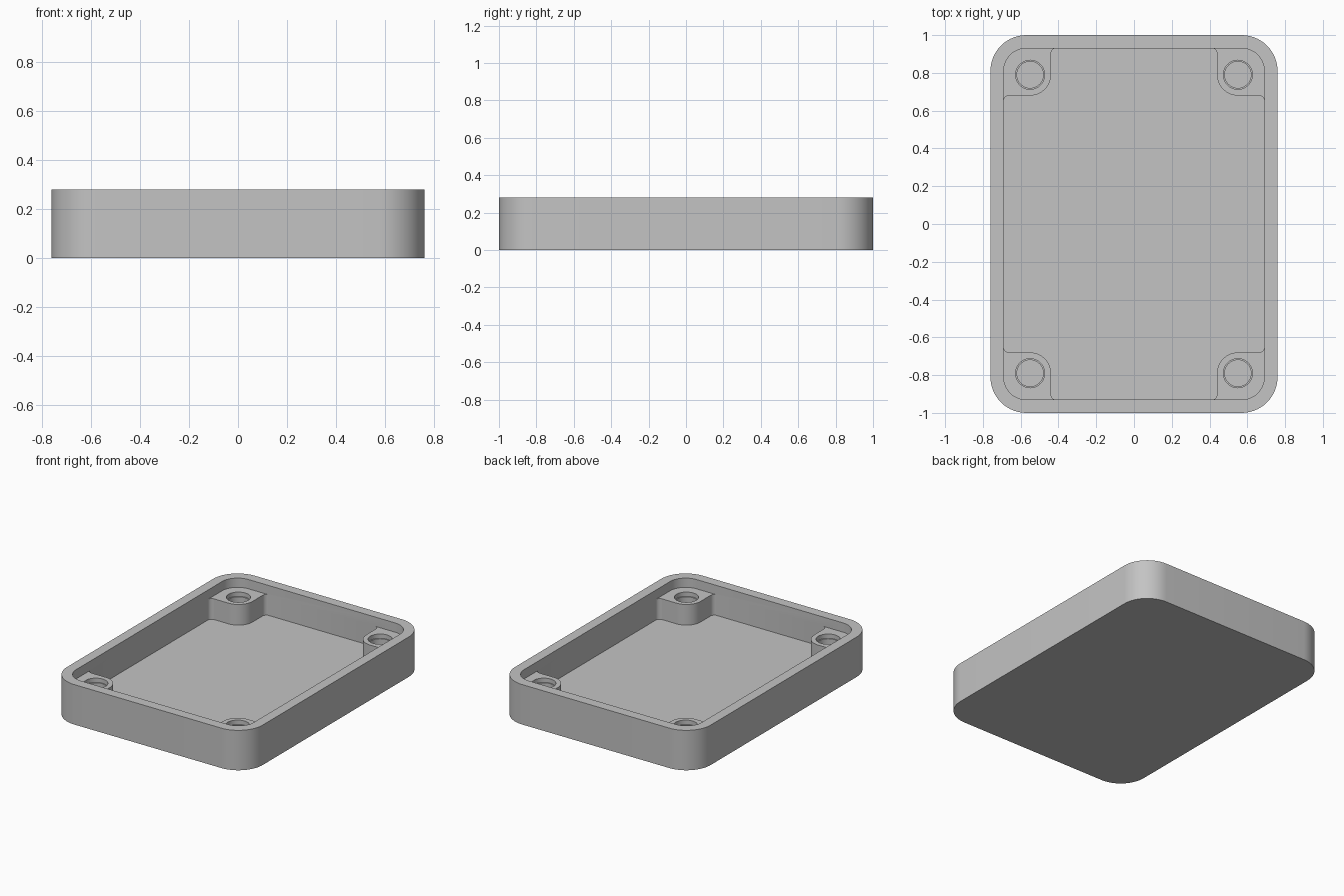
import bpy
import bmesh
from math import cos, sin, radians

if "Cube" in bpy.data.objects:
    bpy.data.objects.remove(bpy.data.objects["Cube"], do_unlink=True)

HALF_X, HALF_Y, HEIGHT = 0.76, 1.0, 0.28
WALL, FLOOR, CORNER = 0.07, 0.07, 0.19
POST_X, POST_Y, POST_R, POST_TOP = 0.55, 0.79, 0.11, 0.215
FILLET = 0.032
SIDES = [(sx, sy) for sx in (1, -1) for sy in (1, -1)]

grey = bpy.data.materials.new("plain grey")
grey.use_nodes = True
grey.diffuse_color = (0.55, 0.55, 0.55, 1)
grey.node_tree.nodes["Principled BSDF"].inputs["Base Color"].default_value = grey.diffuse_color


def arc(cx, cy, r, start, end, steps=14):
    angles = [radians(start + (end - start) * i / steps) for i in range(steps + 1)]
    return [(cx + r * cos(a), cy + r * sin(a)) for a in angles]


def rounded_rect(hx, hy, r):
    points = []
    for i, (sx, sy) in enumerate([(1, 1), (-1, 1), (-1, -1), (1, -1)]):
        points += arc(sx * (hx - r), sy * (hy - r), r, 90 * i, 90 * i + 90)
    return points


def prisms(name, outlines, z0, z1):
    """Straight-sided solids from closed outlines, joined in one object."""
    bm = bmesh.new()
    for outline in outlines:
        base = bm.faces.new([bm.verts.new((x, y, z0)) for x, y in outline])
        top = bmesh.ops.extrude_face_region(bm, geom=[base], use_keep_orig=True)
        for v in top["geom"]:
            if isinstance(v, bmesh.types.BMVert):
                v.co.z = z1
    bmesh.ops.recalc_face_normals(bm, faces=bm.faces)
    mesh = bpy.data.meshes.new(name)
    bm.to_mesh(mesh)
    bm.free()
    mesh.materials.append(grey)
    obj = bpy.data.objects.new(name, mesh)
    bpy.context.collection.objects.link(obj)
    return obj


def combine(target, tool, operation):
    mod = target.modifiers.new(operation, 'BOOLEAN')
    mod.operation, mod.object, mod.solver = operation, tool, 'EXACT'
    bpy.context.view_layer.objects.active = target
    bpy.ops.object.modifier_apply(modifier=mod.name)
    bpy.data.objects.remove(tool, do_unlink=True)


# Tray shell with a rounded pocket
tray = prisms("tray", [rounded_rect(HALF_X, HALF_Y, CORNER)], 0, HEIGHT)
in_x, in_y = HALF_X - WALL, HALF_Y - WALL
pocket = prisms("pocket_cutter", [rounded_rect(in_x, in_y, CORNER - WALL)], FLOOR, HEIGHT + 0.1)
combine(tray, pocket, 'DIFFERENCE')

# Corner screw posts, blended into the walls with small fillets
left, low = POST_X - POST_R, POST_Y - POST_R
embed = 0.03
bx, by = in_x + 0.002, in_y + 0.002
post = [(left - FILLET, in_y + embed)]
post += arc(left - FILLET, by - FILLET, FILLET, 90, 0, 8)
post += arc(POST_X, POST_Y, POST_R, 180, 270)
post += arc(bx - FILLET, low - FILLET, FILLET, 90, 0, 8)
post += [(in_x + embed, low - FILLET)]
post += arc(HALF_X - CORNER, HALF_Y - CORNER, CORNER - WALL + embed, 0, 90)
posts = prisms("corner_posts", [[(sx * x, sy * y) for x, y in post] for sx, sy in SIDES],
               FLOOR / 2, POST_TOP)
combine(tray, posts, 'UNION')

# Stepped blind screw holes
for radius, bottom in ((0.07, FLOOR + 0.005), (0.077, POST_TOP - 0.03)):
    circles = [arc(sx * POST_X, sy * POST_Y, radius, 0, 360, 40)[:-1] for sx, sy in SIDES]
    combine(tray, prisms("hole_cutter", circles, bottom, HEIGHT), 'DIFFERENCE')

# Smooth the curved walls, keep the rims crisp
bpy.ops.object.select_all(action='DESELECT')
tray.select_set(True)
bpy.context.view_layer.objects.active = tray
bpy.ops.object.shade_smooth_by_angle(angle=radians(30))
